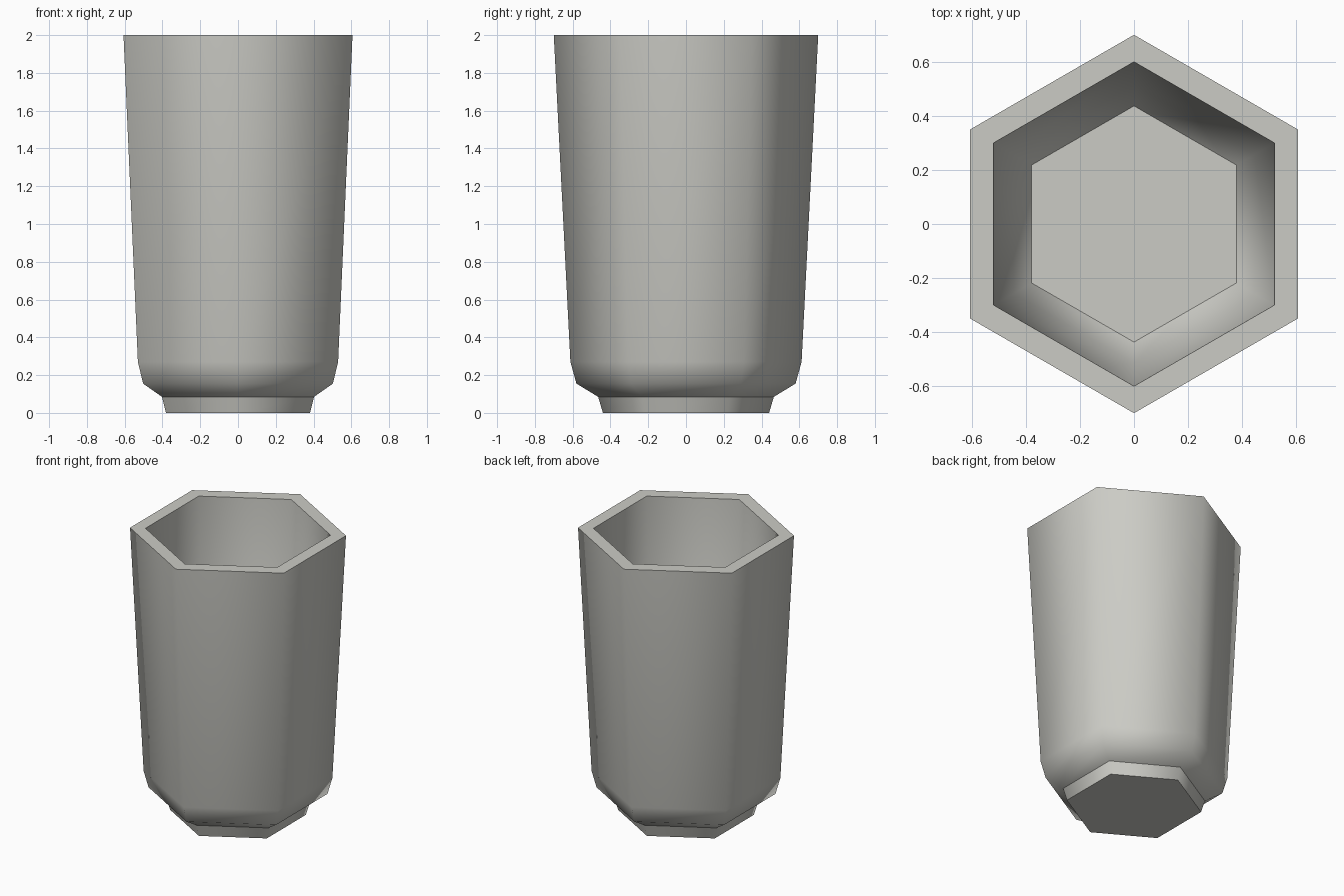
import bpy, bmesh, math

if "Cube" in bpy.data.objects:
    bpy.data.objects.remove(bpy.data.objects["Cube"])

mat = bpy.data.materials.new("warm grey")
mat.diffuse_color = (0.60, 0.60, 0.56, 1)
mat.use_nodes = True
mat.node_tree.nodes["Principled BSDF"].inputs["Base Color"].default_value = mat.diffuse_color

# (corner radius, height): foot, flared outside, rim, hollow inside, floor
profile = [(0.44, 0.0), (0.465, 0.085), (0.58, 0.155), (0.612, 0.27), (0.70, 2.0),
           (0.60, 2.0), (0.515, 0.29), (0.437, 0.18)]
sharp_rings = {0, 1, 4, 5, 7}
SIDES = 6

bm = bmesh.new()
rings = []
for r, z in profile:
    rings.append([bm.verts.new((r * math.sin(i * math.tau / SIDES),
                                -r * math.cos(i * math.tau / SIDES), z))
                  for i in range(SIDES)])

# walls between rings
for a, b in zip(rings, rings[1:]):
    for i in range(SIDES):
        j = (i + 1) % SIDES
        bm.faces.new((a[i], a[j], b[j], b[i]))

# base underneath and floor inside
bm.faces.new(rings[0][::-1])
bm.faces.new(rings[-1])

# smooth sides, crisp rim, foot and floor edges
for f in bm.faces:
    f.smooth = True
for k in sharp_rings:
    for i in range(SIDES):
        bm.edges.get((rings[k][i], rings[k][(i + 1) % SIDES])).smooth = False

mesh = bpy.data.meshes.new("hexagonal_cup")
bm.to_mesh(mesh)
bm.free()
mesh.materials.append(mat)
cup = bpy.data.objects.new("hexagonal_cup", mesh)
bpy.context.collection.objects.link(cup)
